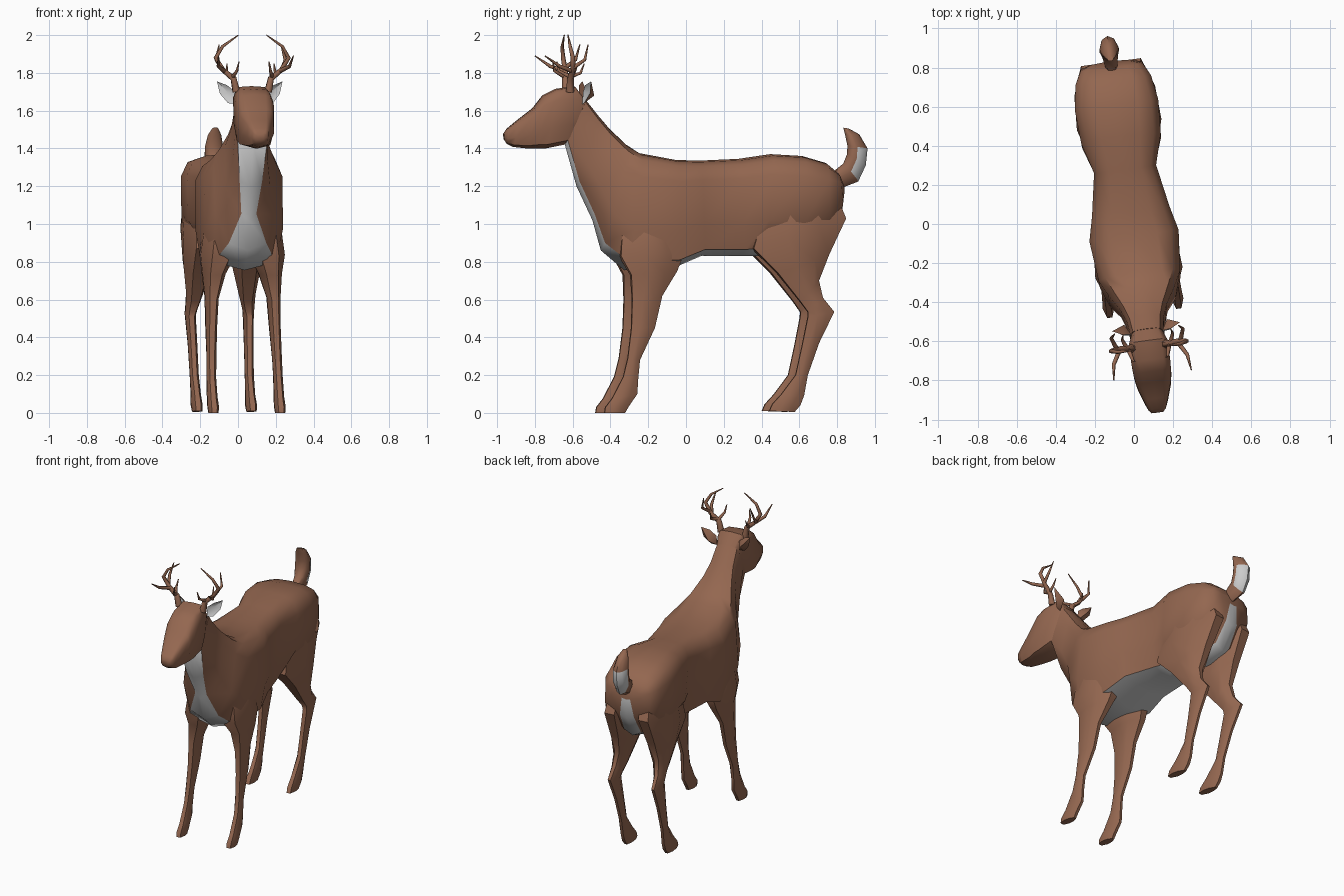
import bpy, bmesh, math
from mathutils import Matrix

# The whole animal stands slightly turned about the vertical axis
POSE = Matrix.Translation((-0.008, 0, 0)) @ Matrix.Rotation(math.radians(7.6), 4, 'Z')

def material(name, rgb):
    m = bpy.data.materials.new(name)
    m.diffuse_color = (*rgb, 1)
    return m

BROWN = material("brown_fur", (0.295, 0.135, 0.08))
WHITE = material("white_fur", (0.62, 0.62, 0.62))

def finish(name, bm, angle=45):
    bmesh.ops.recalc_face_normals(bm, faces=bm.faces)
    bm.transform(POSE)
    me = bpy.data.meshes.new(name)
    bm.to_mesh(me)
    bm.free()
    me.materials.append(BROWN)
    me.materials.append(WHITE)
    ob = bpy.data.objects.new(name, me)
    bpy.context.collection.objects.link(ob)
    bpy.ops.object.select_all(action='DESELECT')
    ob.select_set(True)
    bpy.context.view_layer.objects.active = ob
    bpy.ops.object.shade_smooth_by_angle(angle=math.radians(angle))
    return ob

def skin(bm, rings, white=(), bands=range(99)):
    """Bridge rings of points; sides in white are pale along the given bands."""
    loops = [[bm.verts.new(p) for p in r] for r in rings]
    n = len(loops[0])
    for k, (a, b) in enumerate(zip(loops, loops[1:])):
        for i in range(n):
            j = (i + 1) % n
            f = bm.faces.new((a[i], a[j], b[j], b[i]))
            f.material_index = 1 if i in white and k in bands else 0
    bm.faces.new(loops[0])
    bm.faces.new(loops[-1])

def loft(name, sections, ts=(0, .015, .06, .2, .65, .93, 1), white=(), bands=range(99)):
    """Symmetric sections: top y,z, bottom y,z and half widths top, middle, bottom."""
    rings = []
    for yt, zt, yb, zb, wt, wm, wb in sections:
        half = [(x, yt + (yb - yt) * t, zt + (zb - zt) * t)
                for x, t in zip((0, wt, max(wm * .83, wt * 1.05), wm, wm * .99, wb, 0), ts)]
        rings.append(half + [(-x, y, z) for x, y, z in half[-2:0:-1]])
    bm = bmesh.new()
    skin(bm, rings, white, bands)
    return finish(name, bm)

def leg(name, sections):
    """Sections: front y,z, back y,z, centre x and half thickness."""
    for label, s in (("left", -1), ("right", 1)):
        rings = []
        for yf, zf, yb, zb, x, h in sections:
            ring = []
            for u, t in ((-.5, 0), (.5, 0), (1, .35), (.9, .7), (.35, 1), (-.35, 1), (-.9, .7), (-1, .35)):
                ring.append((s * (x + u * h), yf + (yb - yf) * t, zf + (zb - zf) * t))
            rings.append(ring)
        bm = bmesh.new()
        skin(bm, rings)
        finish(f"{label}_{name}", bm)

# Torso and neck, with a pale strip along rump, belly and throat
loft("torso_and_neck", [
    (.825, 1.225, .84, 1.16, .05, .10, .03),
    (.805, 1.27, .825, 1.02, .08, .16, .05),
    (.74, 1.325, .745, .87, .10, .195, .06),
    (.62, 1.36, .60, .82, .11, .215, .08),
    (.45, 1.37, .40, .83, .10, .205, .11),
    (.28, 1.345, .30, .83, .08, .16, .14),
    (.06, 1.335, .08, .83, .10, .20, .18),
    (-.06, 1.34, -.06, .77, .12, .23, .20),
    (-.25, 1.375, -.33, .755, .12, .21, .165),
    (-.32, 1.42, -.455, .86, .07, .17, .10),
    (-.41, 1.505, -.50, 1.02, .05, .12, .04),
    (-.47, 1.575, -.585, 1.20, .045, .095, .06),
    (-.54, 1.66, -.65, 1.43, .05, .085, .08)], white=(5, 6))

# Head
loft("head", [
    (-.52, 1.63, -.60, 1.46, .05, .07, .05),
    (-.60, 1.73, -.65, 1.42, .07, .10, .085),
    (-.70, 1.715, -.75, 1.40, .065, .10, .08),
    (-.76, 1.685, -.80, 1.40, .055, .097, .075),
    (-.815, 1.615, -.85, 1.40, .05, .088, .06),
    (-.90, 1.55, -.925, 1.408, .04, .062, .045),
    (-.955, 1.505, -.958, 1.425, .03, .045, .03),
    (-.973, 1.48, -.971, 1.445, .015, .03, .015)])

# Raised tail with a pale patch low on the rear
loft("tail", [
    (.79, 1.28, .83, 1.19, .02, .03, .02),
    (.84, 1.32, .92, 1.225, .025, .04, .03),
    (.86, 1.37, .96, 1.31, .03, .05, .035),
    (.862, 1.415, .97, 1.40, .03, .048, .03),
    (.85, 1.47, .925, 1.475, .02, .035, .02),
    (.84, 1.51, .87, 1.505, .01, .015, .008)],
    ts=(0, .05, .15, .3, .45, .85, 1), white=(4, 5, 6, 7), bands=(1, 2))

# Legs, fading into the torso at the top
leg("hind_leg", [
    (.46, 1.22, .74, 1.24, .10, .07),
    (.40, 1.08, .79, 1.14, .11, .095),
    (.34, .87, .835, 1.03, .12, .098),
    (.47, .74, .745, .84, .13, .077),
    (.59, .59, .69, .70, .14, .045),
    (.63, .535, .71, .61, .15, .034),
    (.63, .51, .77, .535, .155, .028),
    (.60, .36, .69, .37, .15, .025),
    (.565, .20, .63, .20, .147, .024),
    (.49, .10, .61, .09, .145, .026),
    (.44, .045, .59, .04, .145, .03),
    (.425, .01, .56, .005, .145, .026)])
leg("front_leg", [
    (-.30, 1.12, -.08, 1.15, .10, .07),
    (-.36, .97, -.05, 1.0, .115, .09),
    (-.37, .83, -.03, .85, .13, .095),
    (-.315, .73, -.07, .75, .15, .062),
    (-.31, .60, -.15, .62, .165, .036),
    (-.315, .45, -.19, .45, .17, .03),
    (-.335, .29, -.27, .28, .175, .026),
    (-.36, .19, -.28, .18, .178, .025),
    (-.42, .075, -.285, .10, .178, .027),
    (-.455, .03, -.33, .035, .178, .03),
    (-.46, 0, -.35, 0, .178, .026)])

# Ears: pale cupped front, brown back
for label, s in (("left", -1), ("right", 1)):
    bm = bmesh.new()
    rim = [bm.verts.new((s * x, y, z)) for x, y, z in (
        (.08, -.56, 1.70), (.125, -.555, 1.735), (.175, -.53, 1.755),
        (.16, -.535, 1.69), (.12, -.56, 1.64), (.08, -.565, 1.635))]
    for centre, white in (((.115, -.53, 1.695), 1), ((.11, -.505, 1.68), 0)):
        c = bm.verts.new((s * centre[0], centre[1], centre[2]))
        for i in range(len(rim)):
            f = bm.faces.new((rim[i], rim[(i + 1) % len(rim)], c))
            f.material_index = white
    finish(f"{label}_ear", bm)

# Antlers: a curved main beam with four tines, (x, y, z, radius)
TINES = [
    [(.085, -.63, 1.70, .022), (.10, -.63, 1.77, .018), (.155, -.625, 1.815, .014),
     (.195, -.63, 1.88, .012), (.16, -.64, 1.94, .009), (.075, -.64, 2.0, .003)],
    [(.15, -.63, 1.81, .012), (.19, -.70, 1.835, .010), (.20, -.78, 1.89, .003)],
    [(.165, -.62, 1.83, .012), (.185, -.565, 1.87, .009), (.165, -.545, 1.95, .003)],
    [(.105, -.635, 1.78, .012), (.09, -.69, 1.81, .008), (.08, -.70, 1.86, .003)],
    [(.115, -.62, 1.785, .012), (.13, -.58, 1.80, .008), (.125, -.56, 1.85, .003)]]
for label, s in (("left", -1), ("right", 1)):
    cu = bpy.data.curves.new(f"{label}_antler", 'CURVE')
    cu.dimensions = '3D'
    cu.bevel_depth = 1
    cu.bevel_resolution = 1
    cu.use_fill_caps = True
    for pts in TINES:
        sp = cu.splines.new('POLY')
        sp.points.add(len(pts) - 1)
        for p, (x, y, z, r) in zip(sp.points, pts):
            p.co = (s * x, y, z, 1)
            p.radius = r
    cu.materials.append(BROWN)
    ob = bpy.data.objects.new(f"{label}_antler", cu)
    ob.matrix_world = POSE
    bpy.context.collection.objects.link(ob)
